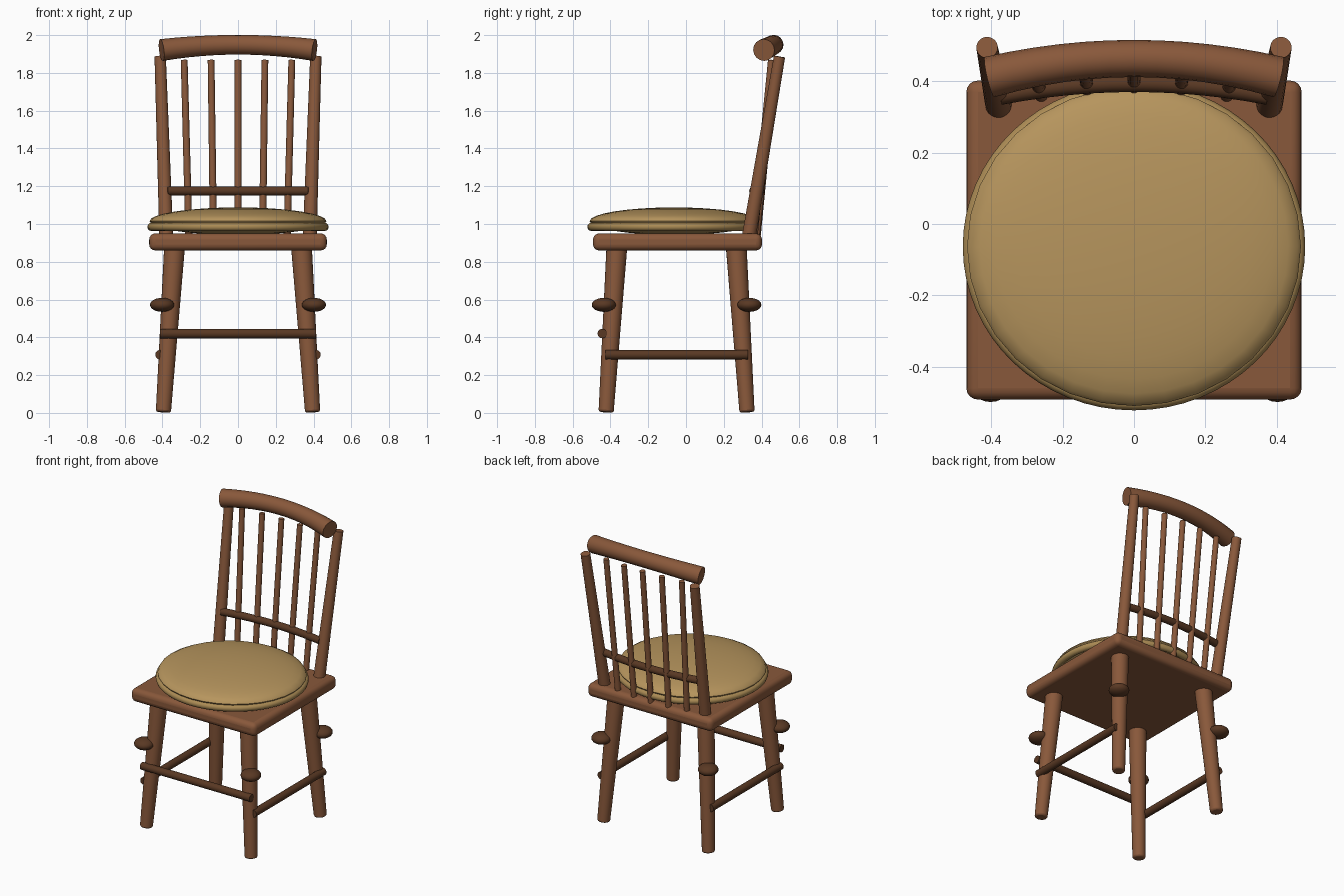
import bpy
import math
from mathutils import Vector

cube = bpy.data.objects.get("Cube")
if cube:
    bpy.data.objects.remove(cube)


def material(name, rgb):
    mat = bpy.data.materials.new(name)
    mat.use_nodes = True
    color = (*rgb, 1)
    mat.diffuse_color = color
    mat.node_tree.nodes["Principled BSDF"].inputs["Base Color"].default_value = color
    return mat


wood = material("warm wood", (0.25, 0.098, 0.043))
dark_wood = material("dark wood", (0.10, 0.040, 0.017))
fabric = material("tan fabric", (0.47, 0.30, 0.11))
trim = material("tan piping", (0.41, 0.26, 0.09))


def finish(name, mat):
    obj = bpy.context.object
    obj.name = name
    obj.data.materials.append(mat)
    bpy.ops.object.shade_smooth_by_angle(angle=math.radians(40))
    return obj


def bevel(obj, width, segments):
    mod = obj.modifiers.new("rounded edges", "BEVEL")
    mod.width = width
    mod.segments = segments
    mod.limit_method = "ANGLE"
    mod.angle_limit = math.radians(50)


def rod(name, start, end, r_start, r_end, mat, edge=0):
    """Tapered round bar between two points."""
    a, b = Vector(start), Vector(end)
    axis = b - a
    bpy.ops.mesh.primitive_cone_add(
        vertices=24, radius1=r_start, radius2=r_end, depth=axis.length,
        location=(a + b) / 2, rotation=axis.to_track_quat("Z", "Y").to_euler())
    obj = finish(name, mat)
    if edge:
        bevel(obj, edge, 2)
    return obj


def ellipsoid(name, center, size, mat, segments=24, rings=12):
    bpy.ops.mesh.primitive_uv_sphere_add(segments=segments, ring_count=rings, radius=1, location=center)
    bpy.context.object.scale = size
    bpy.ops.object.transform_apply(location=False, rotation=False, scale=True)
    return finish(name, mat)


def bowed_bar(name, half, middle, end, r_middle, r_end, mat):
    """Round bar bowed in a parabola; middle and end are (y, z)."""
    curve = bpy.data.curves.new(name, "CURVE")
    curve.dimensions = "3D"
    curve.bevel_depth = 1
    curve.bevel_resolution = 6
    curve.use_fill_caps = True
    line = curve.splines.new("POLY")
    steps = 12
    line.points.add(steps)
    for i, point in enumerate(line.points):
        t = 2 * i / steps - 1
        y, z = (m + (e - m) * t * t for m, e in zip(middle, end))
        point.co = (half * t, y, z, 1)
        point.radius = r_middle + (r_end - r_middle) * t * t
    obj = bpy.data.objects.new(name, curve)
    bpy.context.collection.objects.link(obj)
    bpy.ops.object.select_all(action="DESELECT")
    obj.select_set(True)
    bpy.context.view_layer.objects.active = obj
    bpy.ops.object.convert(target="MESH")
    return finish(name, mat)


# Seat board
bpy.ops.mesh.primitive_cube_add(size=1, location=(0, -0.045, 0.905))
bpy.context.object.scale = (0.94, 0.894, 0.09)
bpy.ops.object.transform_apply(location=False, rotation=False, scale=True)
bevel(finish("seat", wood), 0.032, 4)

# Cushion and its piping
ellipsoid("cushion", (0, -0.063, 1.015), (0.468, 0.447, 0.073), fabric, 32, 16)
bpy.ops.mesh.primitive_torus_add(
    major_segments=64, minor_segments=12, major_radius=0.458,
    minor_radius=0.022, location=(0, -0.063, 0.985))
bpy.context.object.scale.y = 0.957
finish("cushion_piping", trim)

# Splayed legs with knobs, side stretchers and back posts
for side, x in (("left", 1), ("right", -1)):
    for place, y in (("front", -1), ("back", 1)):
        rod(f"{place}_{side}_leg", (x * 0.395, -0.05 + y * 0.373, 0.004),
            (x * 0.336, -0.05 + y * 0.316, 0.88), 0.04, 0.055, wood, 0.01)
        ellipsoid(f"{place}_{side}_knob", (x * 0.402, -0.05 + y * 0.385, 0.572),
                  (0.064, 0.064, 0.037), dark_wood)
    rod(f"{side}_stretcher", (x * 0.413, -0.427, 0.308), (x * 0.413, 0.328, 0.308),
        0.025, 0.025, dark_wood)
    rod(f"{side}_back_post", (x * 0.38, 0.334, 0.94), (x * 0.412, 0.495, 1.886),
        0.037, 0.03, wood)

rod("front_stretcher", (-0.413, -0.443, 0.42), (0.413, -0.443, 0.42), 0.025, 0.025, dark_wood)

# Back spindles fanning out along a shallow arc
for i in range(-2, 3):
    bow = 0.004 * i * i
    rod(f"spindle_{i + 3}", (i * 0.13, 0.377 - bow, 0.94),
        (i * 0.1425, 0.468 - bow, 1.868), 0.019, 0.018, wood)

# Lower back rail and crest rail
bowed_bar("lower_back_rail", 0.375, (0.394, 1.175), (0.358, 1.175), 0.024, 0.024, dark_wood)
bowed_bar("crest_rail", 0.405, (0.464, 1.949), (0.412, 1.921), 0.052, 0.058, wood)
